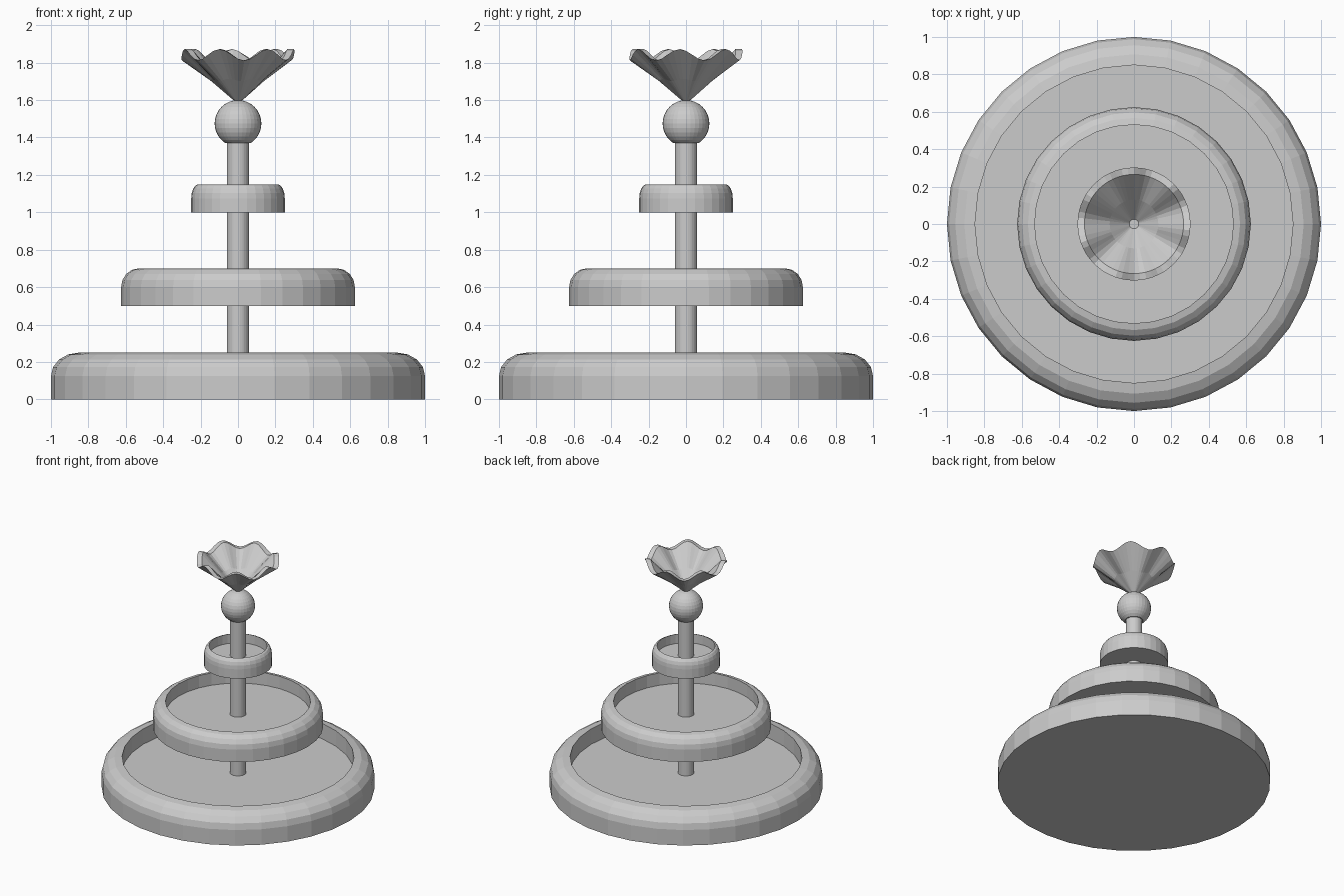
import bpy, bmesh
from math import sin, cos, pi, radians

if "Cube" in bpy.data.objects:
    bpy.data.objects.remove(bpy.data.objects["Cube"])


def lathe(name, profile, segs=32, wave=None):
    """Spin (radius, z) points about z; radius 0 makes a pole."""
    bm = bmesh.new()
    rings = []
    for i, (r, z) in enumerate(profile):
        if r == 0:
            rings.append([bm.verts.new((0, 0, z))] * segs)
            continue
        ring = []
        for k in range(segs):
            a = 2 * pi * k / segs
            dz = wave(i, a) if wave else 0
            ring.append(bm.verts.new((r * cos(a), r * sin(a), z + dz)))
        rings.append(ring)
    for lo, hi in zip(rings, rings[1:]):
        for k in range(segs):
            n = (k + 1) % segs
            bm.faces.new(list(dict.fromkeys((lo[k], lo[n], hi[n], hi[k]))))
    bmesh.ops.recalc_face_normals(bm, faces=bm.faces)
    me = bpy.data.meshes.new(name)
    bm.to_mesh(me)
    bm.free()
    ob = bpy.data.objects.new(name, me)
    bpy.context.collection.objects.link(ob)
    return ob


def basin(name, radius, z, height):
    """Round tray: rounded outer lip, straight inner wall, floor at half height."""
    inner, half = radius * 0.85, height / 2
    lip = [(inner + radius * 0.15 * cos(t * pi / 8), z + half + half * sin(t * pi / 8))
           for t in range(5)]
    lip[-1] = (inner, z + height)
    return lathe(name, [(0, z), (radius, z)] + lip + [(inner, z + half), (0, z + half)])


# Three basins
basin("lower_basin", 1.0, 0.0, 0.25)
basin("middle_basin", 0.625, 0.5, 0.2)
basin("upper_basin", 0.25, 1.0, 0.15)

# Central post
lathe("post", [(0, 0.1), (0.06, 0.1), (0.06, 1.38), (0, 1.38)])

# Ball, cut flat where it sits on the post
R, CZ = 0.125, 1.475
ball = [(0, 1.37)]
ball += [(R * cos(radians(a)), CZ + R * sin(radians(a)))
         for a in [-57] + [-45 + 11.25 * i for i in range(12)]]
ball.append((0, CZ + R))
lathe("ball", ball)

# Flower-shaped spout with a wavy rim
petal = [(0, 1.595), (0.025, 1.6), (0.145, 1.708), (0.302, 1.842),
         (0.265, 1.842), (0.13, 1.715), (0.025, 1.61), (0, 1.61)]
amp = {2: 0.006, 3: 0.03, 4: 0.03, 5: 0.006}
lathe("flower_spout", petal, 56,
      lambda i, a: amp.get(i, 0) * cos(7 * (a - pi / 4)))
